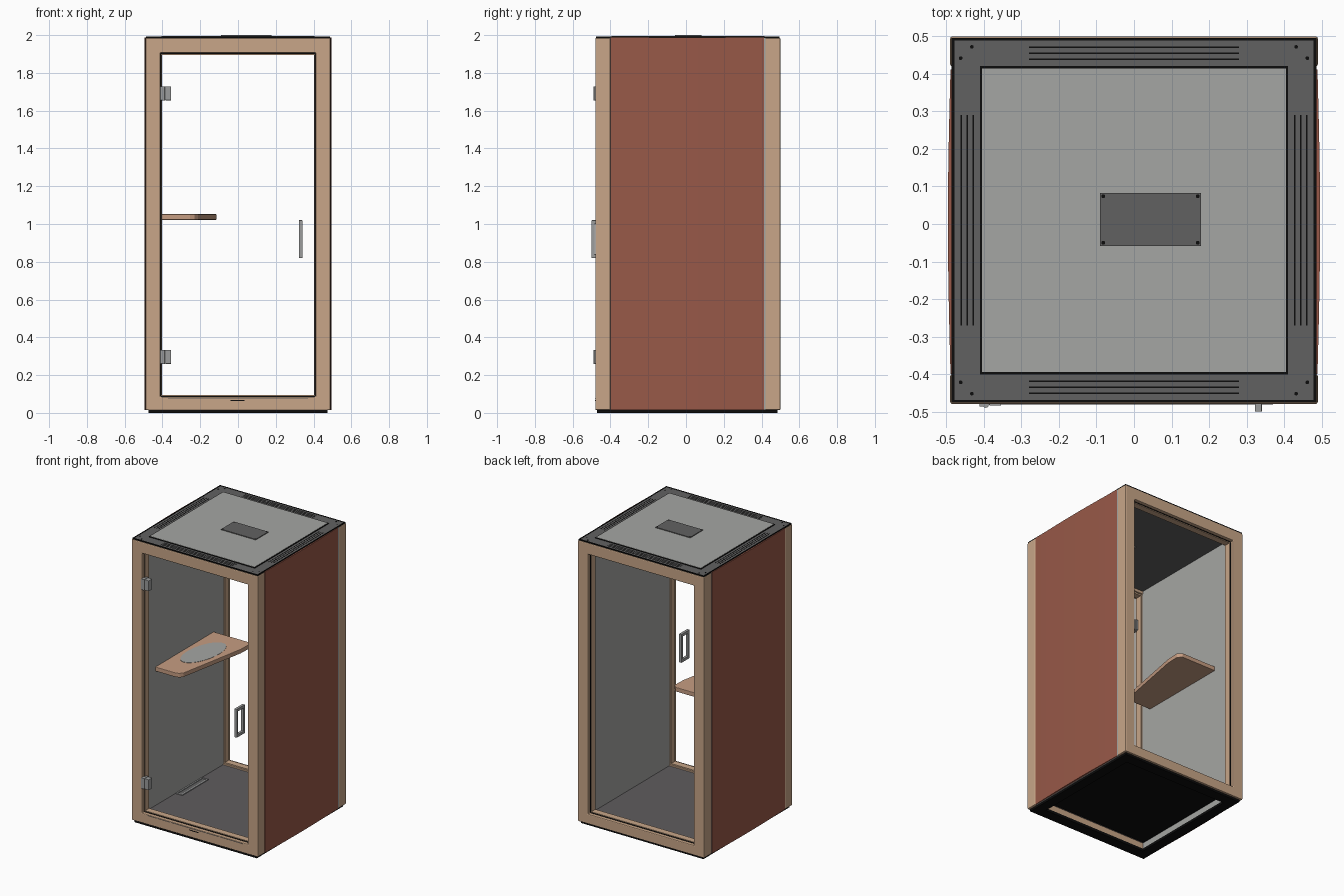
import bpy, bmesh, math

cube = bpy.data.objects.get("Cube")
if cube:
    bpy.data.objects.remove(cube, do_unlink=True)


def material(name, hex_code):
    lin = []
    for i in (0, 2, 4):
        c = int(hex_code[i:i + 2], 16) / 255
        lin.append(c / 12.92 if c <= 0.04045 else ((c + 0.055) / 1.055) ** 2.4)
    m = bpy.data.materials.new(name)
    m.use_nodes = True
    m.diffuse_color = (*lin, 1)
    m.node_tree.nodes["Principled BSDF"].inputs["Base Color"].default_value = (*lin, 1)
    return m


WOOD = material("light wood", "C8A688")
DESK = material("desk wood", "C69D82")
RUST = material("rust fabric", "985948")
GREY = material("light grey", "A5A6A3")
DARK = material("dark grey metal", "616161")
BLACK = material("black rubber", "0C0C0C")
FLOOR = material("carpet grey", "5F5C5E")
STEEL = material("steel", "9C9D9D")


def finish(name, bm, mat, bevel=0, segments=2):
    bmesh.ops.recalc_face_normals(bm, faces=bm.faces)
    me = bpy.data.meshes.new(name)
    bm.to_mesh(me)
    bm.free()
    me.materials.append(mat)
    ob = bpy.data.objects.new(name, me)
    bpy.context.collection.objects.link(ob)
    if bevel:
        mod = ob.modifiers.new("bevel", "BEVEL")
        mod.width, mod.segments = bevel, segments
        mod.limit_method = "ANGLE"
    return ob


def box(name, x, y, z, mat, bevel=0):
    bm = bmesh.new()
    bmesh.ops.create_cube(bm, size=1)
    for v in bm.verts:
        v.co = [lo + (c + 0.5) * (hi - lo) for c, (lo, hi) in zip(v.co, (x, y, z))]
    return finish(name, bm, mat, bevel)


def prism(name, points, z, mat, bevel=0):
    """Extrude a flat outline from z[0] to z[1]."""
    bm = bmesh.new()
    face = bm.faces.new([bm.verts.new((px, py, z[0])) for px, py in points])
    out = bmesh.ops.extrude_face_region(bm, geom=[face])
    for v in out["geom"]:
        if isinstance(v, bmesh.types.BMVert):
            v.co.z = z[1]
    return finish(name, bm, mat, bevel)


def frame(name, plane, outer, inner, depth, mat, bevel=0):
    """Rectangular ring; outer and inner are (a0, a1, b0, b1) in the plane."""
    place = {"xz": lambda a, b, d: (a, d, b),
             "xy": lambda a, b, d: (a, b, d),
             "yz": lambda a, b, d: (d, a, b)}[plane]
    bm = bmesh.new()
    loops = []
    for (a0, a1, b0, b1), d in ((outer, depth[0]), (outer, depth[1]),
                                (inner, depth[1]), (inner, depth[0])):
        corners = ((a0, b0), (a1, b0), (a1, b1), (a0, b1))
        loops.append([bm.verts.new(place(a, b, d)) for a, b in corners])
    for k in range(4):
        p, q = loops[k], loops[(k + 1) % 4]
        for i in range(4):
            j = (i + 1) % 4
            bm.faces.new((p[i], p[j], q[j], q[i]))
    return finish(name, bm, mat, bevel)


def disc(name, x, y, r, z, mat):
    pts = [(x + r * math.cos(t * math.tau / 12), y + r * math.sin(t * math.tau / 12))
           for t in range(12)]
    return prism(name, pts, z, mat)


# Wooden front and back portals, each with a stepped inner frame and a gasket
OUTER = (-0.49, 0.49, 0.015, 1.985)
for side, y0, y1, s0, s1, g in (("front", -0.48, -0.40, -0.455, -0.41, -0.457),
                                ("back", 0.42, 0.50, 0.43, 0.475, 0.475)):
    frame(side + "_portal", "xz", OUTER, (-0.41, 0.41, 0.085, 1.905), (y0, y1), WOOD, 0.006)
    frame(side + "_inner_frame", "xz", (-0.415, 0.415, 0.08, 1.91),
          (-0.402, 0.402, 0.094, 1.895), (s0, s1), WOOD)
    frame(side + "_gasket", "xz", (-0.41, 0.41, 0.085, 1.905),
          (-0.405, 0.405, 0.09, 1.9), (g, g + 0.002), BLACK)

# Door sill markings
box("sill_line", (-0.37, 0.37), (-0.4815, -0.479), (0.0775, 0.08), DARK)
box("sill_slot", (-0.04, 0.035), (-0.4815, -0.479), (0.062, 0.067), BLACK)

# Side walls with gently bowed fabric panels outside
for side, s in (("left", 1), ("right", -1)):
    box(side + "_wall", sorted((s * 0.41, s * 0.484)), (-0.405, 0.425), (0.015, 1.975), GREY)
    n = 14
    arc = [(s * (0.489 + 0.007 * math.sin(math.pi * i / n)), -0.40 + 0.812 * i / n)
           for i in range(n + 1)]
    prism(side + "_fabric_panel", [(s * 0.48, -0.40)] + arc + [(s * 0.48, 0.412)],
          (0.015, 1.987), RUST)
    box(side + "_panel_trim", sorted((s * 0.48, s * 0.487)), (0.41, 0.422), (0.015, 1.985), GREY)

# Plinth and floor
frame("plinth", "xy", (-0.475, 0.475, -0.47, 0.485), (-0.405, 0.405, -0.395, 0.41),
      (0, 0.018), BLACK)
box("floor", (-0.412, 0.412), (-0.405, 0.425), (0.062, 0.08), FLOOR)
box("floor_underside", (-0.39, 0.39), (-0.37, 0.41), (0.045, 0.063), BLACK)
frame("floor_vent_rim", "xy", (-0.405, -0.355, -0.11, 0.18), (-0.395, -0.365, -0.10, 0.17),
      (0.079, 0.086), STEEL)
box("floor_vent", (-0.395, -0.365), (-0.10, 0.17), (0.079, 0.082), DARK)

# Roof: dark surround, raised grey centre, cover plate, ceiling
box("ceiling", (-0.412, 0.412), (-0.405, 0.425), (1.925, 1.975), DARK)
disc("ceiling_sensor", 0.0, 0.0, 0.012, (1.92, 1.926), GREY)
frame("roof_surround", "xy", (-0.485, 0.485, -0.475, 0.495), (-0.40, 0.40, -0.39, 0.41),
      (1.965, 1.990), DARK)
frame("roof_rim", "xy", (-0.486, 0.486, -0.476, 0.496), (-0.479, 0.479, -0.469, 0.489),
      (1.975, 1.992), BLACK)
box("roof_centre_seal", (-0.411, 0.411), (-0.401, 0.421), (1.97, 1.9935), BLACK)
box("roof_centre", (-0.405, 0.405), (-0.395, 0.415), (1.975, 1.995), GREY)
box("roof_cover_plate", (-0.09, 0.178), (-0.058, 0.082), (1.99, 2.0), DARK)
for x in (-0.082, 0.17):
    for y in (-0.05, 0.074):
        disc("cover_screw", x, y, 0.005, (1.998, 2.0005 - 0.0005 + 0.0001), BLACK)

# Ventilation slots and bolts around the roof
LID = (1.988, 1.991)
for k in (0.429, 0.445, 0.461):
    for s in (-1, 1):
        box("roof_slot", (-0.28, 0.28), (0.01 + s * k - 0.002, 0.01 + s * k + 0.002), LID, BLACK)
        box("roof_slot", (s * k - 0.002, s * k + 0.002), (-0.27, 0.29), LID, BLACK)
for sx in (-1, 1):
    for sy in (-1, 1):
        for a, b in ((0.432, 0.462), (0.462, 0.432)):
            disc("roof_bolt", sx * a, 0.01 + sy * b, 0.005, LID, BLACK)

# Tapered desk with rounded corners on the right wall
desk = prism("desk", [(-0.411, -0.33), (-0.255, -0.33), (-0.23, -0.322), (-0.212, -0.30),
                      (-0.118, 0.20), (-0.115, 0.29), (-0.14, 0.317), (-0.411, 0.317)],
             (1.022, 1.052), DESK, 0.003)
pad = [(-0.283 + 0.095 * math.cos(t * math.tau / 32),
        0.02 + 0.185 * math.sin(t * math.tau / 32) + 0.04 * math.cos(t * math.tau / 32))
       for t in range(32)]
prism("desk_pad", pad, (1.051, 1.0535), GREY)

# Pull handle looping through the door plane
frame("door_handle", "yz", (-0.50, -0.41, 0.82, 1.02), (-0.484, -0.426, 0.84, 1.0),
      (0.322, 0.341), STEEL, 0.002)

# Door hinges: wall leaf, barrel and door leaf
for z in (0.26, 1.655):
    box("hinge_wall_leaf", (-0.412, -0.388), (-0.487, -0.44), (z, z + 0.074), STEEL, 0.002)
    box("hinge_door_leaf", (-0.386, -0.354), (-0.484, -0.445), (z, z + 0.074), STEEL, 0.002)
    disc("hinge_barrel", -0.395, -0.482, 0.008, (z, z + 0.074), STEEL)
